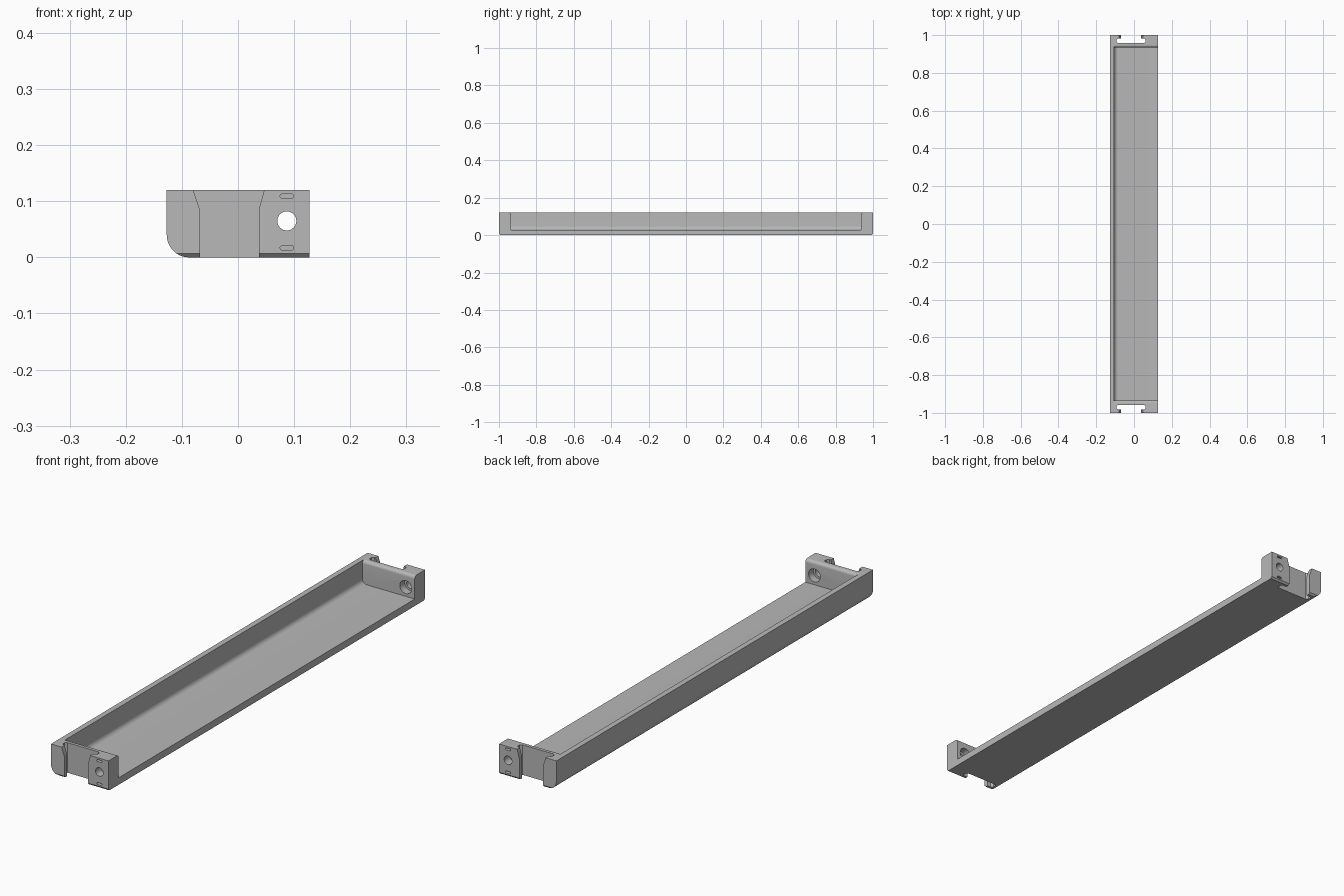
import bpy, bmesh, math

old = bpy.data.objects.get("Cube")
if old:
    bpy.data.objects.remove(old, do_unlink=True)

# one plain grey
grey = bpy.data.materials.new("plain grey")
grey.use_nodes = True
colour = (0.48, 0.48, 0.48, 1)
grey.diffuse_color = colour
grey.node_tree.nodes["Principled BSDF"].inputs["Base Color"].default_value = colour

AXES = {"x": lambda u, v, w: (w, u, v),
        "y": lambda u, v, w: (u, w, v),
        "z": lambda u, v, w: (u, v, w)}


def prism(name, points, axis, start, end):
    """Extrude a closed outline along an axis."""
    bm = bmesh.new()
    place = AXES[axis]
    rings = [[bm.verts.new(place(u, v, w)) for u, v in points] for w in (start, end)]
    bm.faces.new(rings[0])
    bm.faces.new(rings[1])
    n = len(points)
    for i in range(n):
        j = (i + 1) % n
        bm.faces.new((rings[0][i], rings[0][j], rings[1][j], rings[1][i]))
    bmesh.ops.recalc_face_normals(bm, faces=bm.faces)
    mesh = bpy.data.meshes.new(name)
    bm.to_mesh(mesh)
    bm.free()
    mesh.materials.append(grey)
    obj = bpy.data.objects.new(name, mesh)
    bpy.context.scene.collection.objects.link(obj)
    return obj


def arc(cx, cy, r, a, b, steps=10):
    angles = [math.radians(a + (b - a) * i / steps) for i in range(steps + 1)]
    return [(cx + r * math.cos(t), cy + r * math.sin(t)) for t in angles]


def circle(cx, cy, r):
    return arc(cx, cy, r, 0, 360, 32)[:-1]


def cut(target, cutter):
    cutter.hide_render = True
    bpy.context.view_layer.objects.active = target
    mod = target.modifiers.new("cut", "BOOLEAN")
    mod.operation = "DIFFERENCE"
    mod.solver = "EXACT"
    mod.object = cutter
    bpy.ops.object.modifier_apply(modifier=mod.name)
    bpy.data.objects.remove(cutter, do_unlink=True)


# body with one rounded lower edge
W, H = 0.127, 0.12
body = prism("tray_body",
             [(W, 0), (W, H), (-W, H)] + arc(-W + 0.04, 0.04, 0.04, 180, 270),
             "y", -1, 1)

# open trough with a rounded inner corner
cut(body, prism("trough_cutter",
                [(0.2, 0.028), (0.2, 0.2), (-0.105, 0.2)] + arc(-0.085, 0.048, 0.02, 180, 270),
                "y", -0.935, 0.935))

for s in (-1, 1):
    # rounded inner top edge of the end wall
    edge = [(s * 0.93, 0.13), (s * 0.93, 0.108)]
    edge += [(s * y, z) for y, z in arc(0.947, 0.108, 0.012, 180, 90, 6)]
    edge += [(s * 0.947, 0.13)]
    cut(body, prism("edge_cutter", edge, "x", -0.105, 0.2))

    # bottom chamfer of the end face
    cut(body, prism("chamfer_cutter",
                    [(s * 0.992, -0.001), (s * 1.01, -0.001), (s * 1.01, 0.017)],
                    "x", -0.2, 0.2))

    # undercut slot, then its mouth flaring toward the top
    inner = [(-0.084, 0.957), (0.053, 0.957), (0.061, 0.963), (0.061, 0.976),
             (0.053, 0.982), (-0.084, 0.982), (-0.092, 0.976), (-0.092, 0.963)]
    cut(body, prism("slot_cutter", [(x, s * y) for x, y in inner], "z", -0.1, 0.2))
    cut(body, prism("mouth_cutter",
                    [(-0.068, -0.1), (0.037, -0.1), (0.037, 0.085), (0.047, 0.121),
                     (0.047, 0.2), (-0.08, 0.2), (-0.08, 0.121), (-0.068, 0.085)],
                    "y", s * 0.97, s * 1.1))

    # screw hole with a wider inner recess
    cut(body, prism("hole_cutter", circle(0.087, 0.065, 0.017), "y", s * 0.9, s * 1.1))
    cut(body, prism("recess_cutter", circle(0.087, 0.065, 0.026), "y", s * 0.9, s * 0.965))

    # two shallow oblong grooves
    for z in (0.017, 0.109):
        oblong = arc(0.095, z, 0.004, -90, 90, 6) + arc(0.079, z, 0.004, 90, 270, 6)
        cut(body, prism("groove_cutter", oblong, "y", s * 0.985, s * 1.1))

bpy.ops.object.select_all(action="DESELECT")
body.select_set(True)
bpy.context.view_layer.objects.active = body
bpy.ops.object.shade_smooth_by_angle(angle=math.radians(30))
